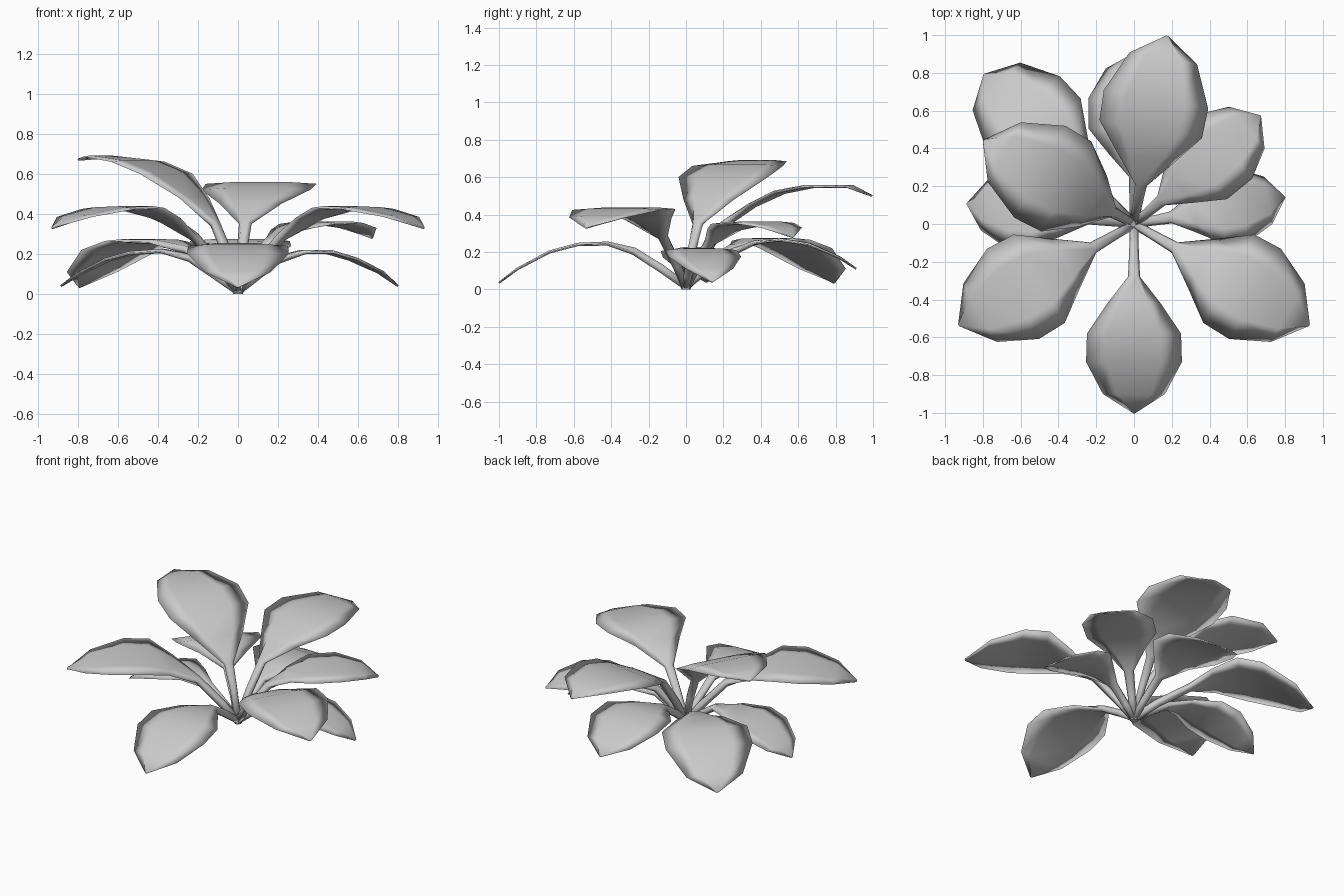
import bpy, bmesh, math
from mathutils import Vector

if "Cube" in bpy.data.objects:
    bpy.data.objects.remove(bpy.data.objects["Cube"])

# Half width and half thickness for each ring, from stem base to leaf tip
WIDTHS = [.024, .025, .032, .15, .265, .27, .175, .008]
THICK = [.02, .022, .02, .011, .009, .008, .007, .005]
# Hexagonal section: fraction across, fraction of thickness
SECTION = [(1, 0), (.55, 1), (-.55, 1), (-1, 0), (-.55, -1), (.55, -1)]


def leaf(name, angle, scale, path):
    """Sweep a flattened hexagon along an (outward, height) path."""
    a = math.radians(angle)
    out, side = Vector((math.cos(a), math.sin(a), 0)), Vector((-math.sin(a), math.cos(a), 0))
    pts = [out * r + Vector((0, 0, z)) for r, z in [(.0, .016)] + path]
    bm = bmesh.new()
    rings = []
    for i, p in enumerate(pts):
        tangent = (pts[min(i + 1, len(pts) - 1)] - pts[max(i - 1, 0)]).normalized()
        up = tangent.cross(side)
        w = WIDTHS[i] * (scale if i > 2 else 1)
        rings.append([bm.verts.new(p + side * u * w + up * v * THICK[i]) for u, v in SECTION])
    for r0, r1 in zip(rings, rings[1:]):
        for k in range(6):
            j = (k + 1) % 6
            bm.faces.new((r0[k], r0[j], r1[j], r1[k]))
    bm.faces.new(rings[0])
    bm.faces.new(rings[-1])
    bmesh.ops.recalc_face_normals(bm, faces=bm.faces)
    for f in bm.faces:
        f.smooth = True
    mesh = bpy.data.meshes.new(name)
    bm.to_mesh(mesh)
    bm.free()
    bpy.context.collection.objects.link(bpy.data.objects.new(name, mesh))


# Front leaf, drooping
leaf("front_leaf", -90, .94, [(.13, .11), (.28, .205), (.42, .245), (.58, .24), (.73, .2), (.9, .11), (1.0, .035)])
# Pair of front side leaves
for name, angle in (("front_right_leaf", -30), ("front_left_leaf", -150)):
    leaf(name, angle, 1.02, [(.1, .13), (.25, .285), (.42, .38), (.58, .43), (.74, .425), (.94, .385), (1.07, .33)])
# Tall upper leaves
leaf("upper_left_leaf", 151, 1.03, [(.06, .2), (.13, .35), (.25, .48), (.41, .6), (.57, .66), (.785, .685), (.91, .67)])
leaf("upper_back_leaf", 80, 1.04, [(.1, .19), (.21, .35), (.36, .45), (.51, .52), (.67, .55), (.89, .55), (1.01, .5)])
# Mid and low leaves round the back and sides
leaf("back_right_leaf", 40.5, .83, [(.08, .12), (.19, .25), (.32, .32), (.46, .35), (.63, .355), (.785, .33), (.88, .28)])
leaf("low_right_leaf", 10, .73, [(.08, .08), (.2, .17), (.33, .21), (.46, .21), (.58, .175), (.72, .11), (.81, .04)])
leaf("low_left_leaf", 173, .76, [(.09, .08), (.24, .18), (.38, .215), (.53, .205), (.66, .17), (.8, .1), (.89, .04)])
leaf("low_back_leaf", 89, .94, [(.1, .1), (.25, .2), (.37, .25), (.5, .265), (.66, .24), (.82, .17), (.91, .11)])
leaf("low_back_left_leaf", 135, 1.02, [(.15, .12), (.35, .22), (.5, .26), (.67, .265), (.83, .22), (1.03, .11), (1.12, .035)])
# Small root nub
bpy.ops.mesh.primitive_cone_add(vertices=8, radius1=.025, radius2=.03, depth=.03, location=(0, 0, .015))
bpy.context.object.name = "root_nub"
